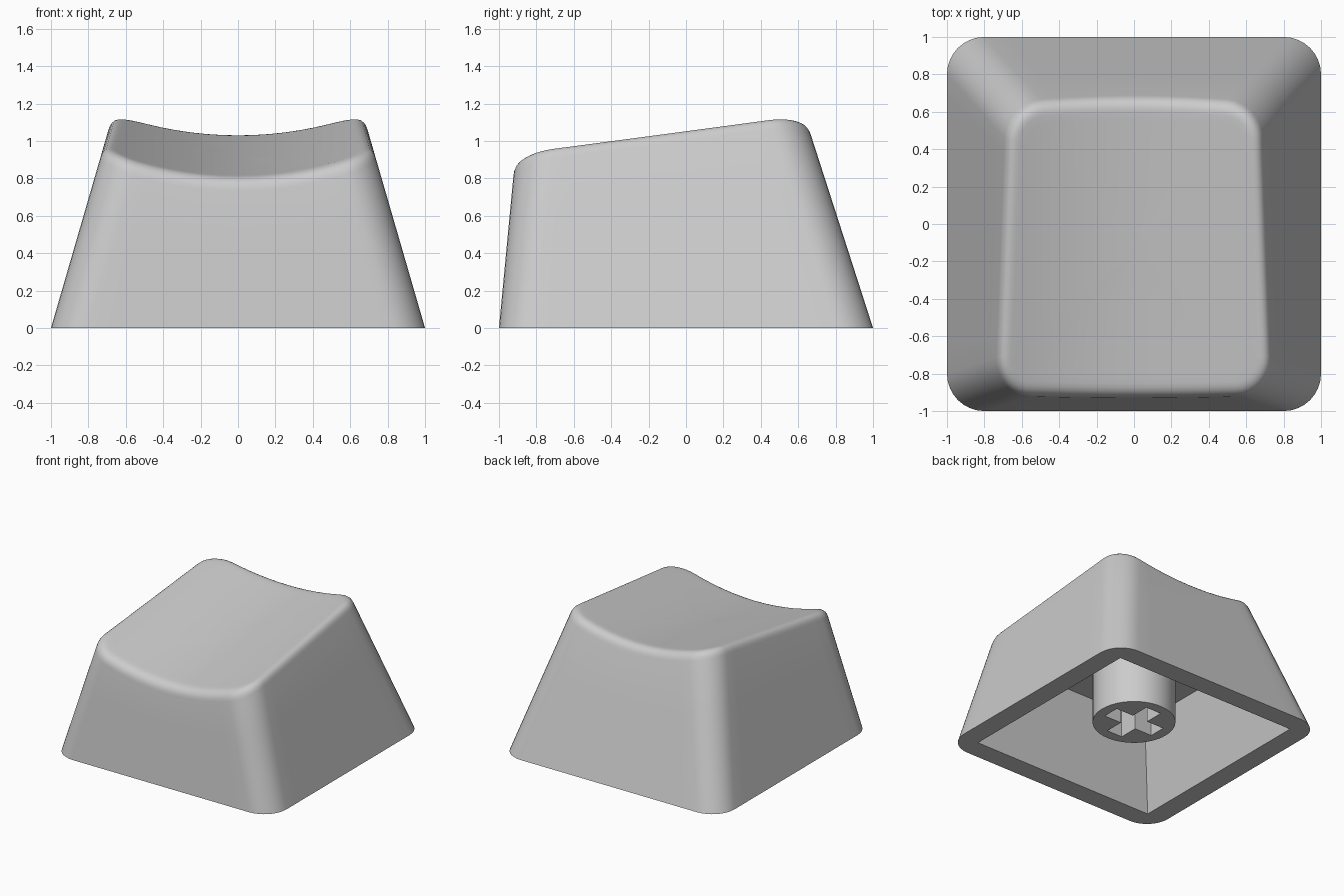
import bpy, bmesh, math
from mathutils import Vector

if "Cube" in bpy.data.objects:
    bpy.data.objects.remove(bpy.data.objects["Cube"])

CORNER = 0.2          # corner radius of the outer walls
FILLET = 0.07         # rounding between walls and dished top
HOLE_TOP = 0.55

mat = bpy.data.materials.new("light_grey_plastic")
mat.diffuse_color = (0.6, 0.6, 0.6, 1)
mat.use_nodes = True
mat.node_tree.nodes["Principled BSDF"].inputs["Base Color"].default_value = mat.diffuse_color


def outline(x0, x1, y0, y1, r, arc=8, side=12):
    """Rounded rectangle, counter-clockwise, always the same point count."""
    corners = [(x1 - r, y0 + r, -90), (x1 - r, y1 - r, 0),
               (x0 + r, y1 - r, 90), (x0 + r, y0 + r, 180)]
    pts = []
    for cx, cy, a0 in corners:
        for i in range(arc + 1):
            a = math.radians(a0 + 90 * i / arc)
            pts.append(Vector((cx + r * math.cos(a), cy + r * math.sin(a), 0)))
    # subdivide the straight stretches between the corner arcs
    out = []
    for c in range(4):
        out += pts[c * (arc + 1):(c + 1) * (arc + 1)]
        a, b = out[-1], pts[(c + 1) * (arc + 1) % len(pts)]
        out += [a.lerp(b, i / side) for i in range(1, side)]
    return out


def wall(z, inset=0.0):
    """Outer wall section at height z."""
    x = 1 - 0.29 * z - inset
    ring = outline(-x, x, -1 + 0.095 * z + inset, 1 - 0.322 * z - inset, CORNER - inset)
    for p in ring:
        p.z = z
    return ring


def dish(p):
    """Height of the tilted cylindrical dish."""
    return 0.94 + 0.148 * p.y + 1.9 - math.sqrt(1.9 ** 2 - p.x ** 2)


def on_dish(inset):
    """Wall outline, inset, lifted to where each wall line meets the dish."""
    low, high = wall(0, inset), wall(1, inset)
    ring = []
    for a, b in zip(low, high):
        z = 1.0
        for _ in range(12):
            z = dish(a.lerp(b, z))
        ring.append(a.lerp(b, z))
    return ring


def loft(bm, rings):
    rows = [[bm.verts.new(p) for p in ring] for ring in rings]
    n = len(rows[0])
    for a, b in zip(rows, rows[1:]):
        for i in range(n):
            bm.faces.new((a[i], a[(i + 1) % n], b[(i + 1) % n], b[i]))
    return rows


def finish(bm, name, angle=35):
    bmesh.ops.recalc_face_normals(bm, faces=bm.faces)
    me = bpy.data.meshes.new(name)
    bm.to_mesh(me)
    bm.free()
    me.materials.append(mat)
    ob = bpy.data.objects.new(name, me)
    bpy.context.collection.objects.link(ob)
    bpy.ops.object.select_all(action='DESELECT')
    ob.select_set(True)
    bpy.context.view_layer.objects.active = ob
    bpy.ops.object.shade_smooth_by_angle(angle=math.radians(angle))


# Cap shell: square cavity, bottom rim, outer walls, fillet and dished top
def cavity(h, z):
    return [Vector((p.x, p.y, z)) for p in outline(-h, h, -h, h, 0)]


base, edge, inner = wall(0), on_dish(0), on_dish(FILLET)
rings = [cavity(0.667, 0.67), cavity(0.834, 0), base]
start = [e + (b - e).normalized() * FILLET for b, e in zip(base, edge)]
rings += [[b.lerp(s, t) for b, s in zip(base, start)] for t in (0.33, 0.67)]
for k in range(7):
    t = k / 6
    rings.append([s * (1 - t) ** 2 + e * 2 * t * (1 - t) + i * t * t
                  for s, e, i in zip(start, edge, inner)])
centre = Vector((0, -0.13, 0))
for f in (0.95, 0.8, 0.6, 0.4, 0.2, 0.0):
    ring = [centre.lerp(p, f) for p in inner]
    for p in ring:
        p.z = dish(p)
    rings.append(ring)
bm = bmesh.new()
rows = loft(bm, rings)
bm.faces.new(rows[0])
bmesh.ops.remove_doubles(bm, verts=bm.verts, dist=1e-4)
finish(bm, "cap_shell")

# Stem: round post with a cross-shaped socket
L, W = 0.228, 0.07
quarter = [(L, -W), (L, W), (W, W)]
cross = []
for q in range(4):
    a = q * math.pi / 2
    c, s = round(math.cos(a)), round(math.sin(a))
    cross += [(x * c - y * s, x * s + y * c) for x, y in quarter]
circle = [(0.312 * math.cos(i * math.pi / 24), 0.312 * math.sin(i * math.pi / 24))
          for i in range(48)]
bm = bmesh.new()
post = loft(bm, [[Vector((x, y, z)) for x, y in circle] for z in (0.12, 0.68)])
socket = loft(bm, [[Vector((x, y, z)) for x, y in cross] for z in (0.12, HOLE_TOP)])
bm.faces.new(post[1])
bm.faces.new(socket[1])
rim = [e for e in bm.edges if all(abs(v.co.z - 0.12) < 1e-5 for v in e.verts)]
bmesh.ops.triangle_fill(bm, edges=rim, use_beauty=True, normal=(0, 0, -1))
finish(bm, "stem")
